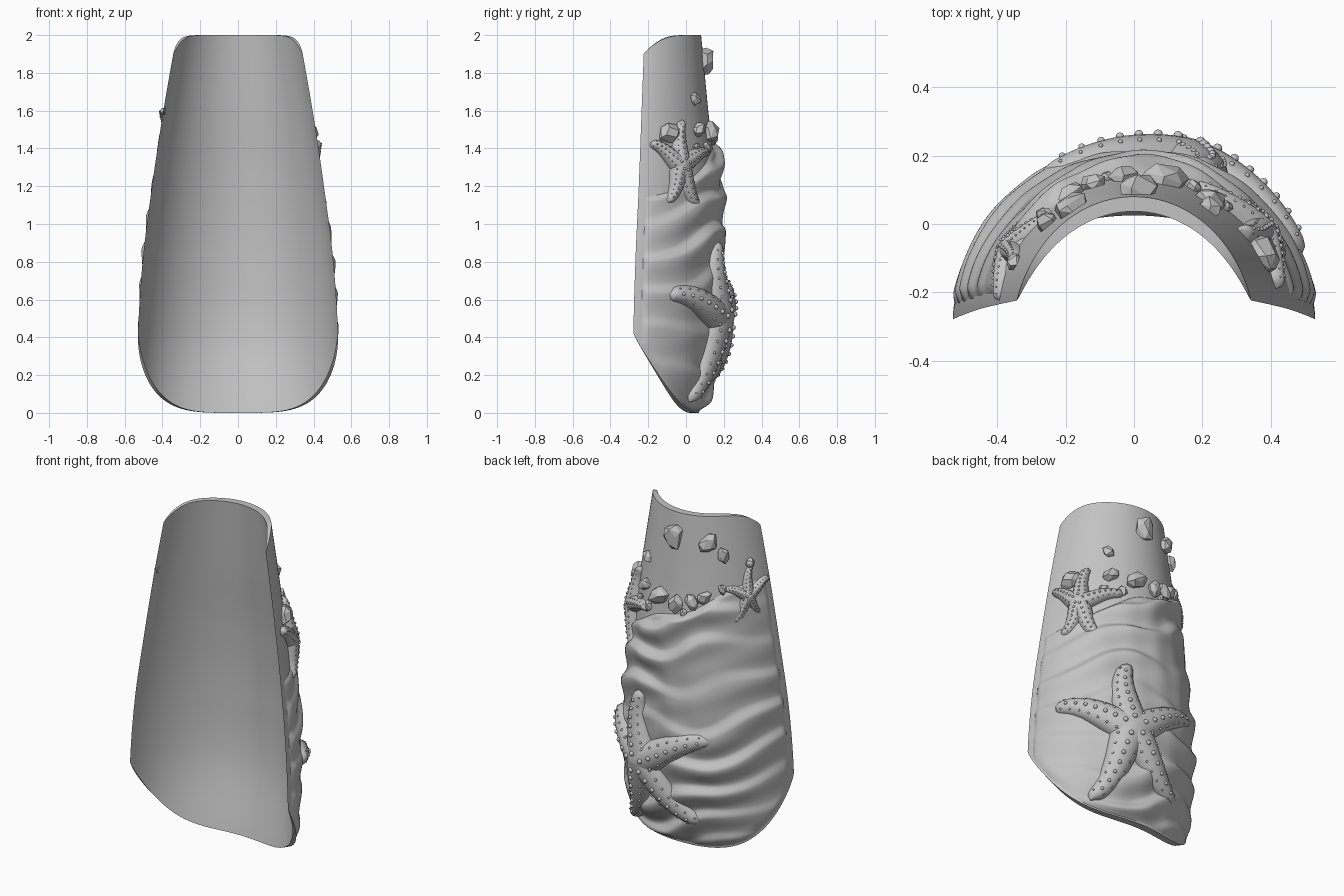
import bpy, bmesh, math, random
from mathutils import Vector, Matrix

cube = bpy.data.objects.get("Cube")
if cube:
    bpy.data.objects.remove(cube, do_unlink=True)
random.seed(4)

stone = bpy.data.materials.new("plain_grey")
stone.use_nodes = True
GREY = (0.55, 0.55, 0.55, 1)
stone.diffuse_color = GREY
stone.node_tree.nodes["Principled BSDF"].inputs["Base Color"].default_value = GREY

# Guard profile, sampled every 0.4 in height
WIDTH = [.53, .53, .505, .455, .395, .325]
SPINE = [.068, .165, .182, .162, .118, .08]
EDGE = [-.27, -.278, -.268, -.25, -.235, -.22]


def curve(table, z):
    """Smooth interpolation through a profile table."""
    i = max(0, min(4, int(z / .4)))
    t = z / .4 - i
    b, c = table[i], table[i + 1]
    a = table[i - 1] if i else 2 * b - c
    d = table[i + 2] if i < 4 else 2 * c - b
    return b + .5 * t * (c - a + t * (2*a - 5*b + 4*c - d + t * (3*(b - c) + d - a)))


def surface(th, z):
    y0 = curve(EDGE, z)
    depth = curve(SPINE, z) - y0
    return Vector((curve(WIDTH, z) * math.sin(th),
                   y0 + depth * max(0, math.cos(th)) ** 1.15, z))


def normal(th, z):
    th = max(-1.53, min(1.53, th))
    e = .01
    dt = surface(th + e, z) - surface(th - e, z)
    dz = surface(th, z + e) - surface(th, z - e)
    return dz.cross(dt).normalized()


def raised(th, z, h):
    th = max(-1.56, min(1.56, th))
    return surface(th, z) + normal(th, z) * h


def angle_at(x, z):
    return math.asin(max(-.999, min(.999, x / curve(WIDTH, z))))


def bottom(th):
    s = abs(math.sin(th))
    return .42 * (1 - math.sqrt(max(0, 1 - s ** 4)))


def top(th):
    s = abs(math.sin(th))
    return 2 - .1 * (1 - math.sqrt(max(0, 1 - s ** 12)))


def add_grid(bm, func, nu, nv):
    rows = [[bm.verts.new(func(i / nu, j / nv)) for j in range(nv + 1)]
            for i in range(nu + 1)]
    for i in range(nu):
        for j in range(nv):
            bm.faces.new((rows[i][j], rows[i][j+1], rows[i+1][j+1], rows[i+1][j]))


def finish(name, bm, smooth=None):
    me = bpy.data.meshes.new(name)
    bm.to_mesh(me)
    bm.free()
    me.materials.append(stone)
    ob = bpy.data.objects.new(name, me)
    bpy.context.collection.objects.link(ob)
    bpy.ops.object.select_all(action='DESELECT')
    ob.select_set(True)
    bpy.context.view_layer.objects.active = ob
    if smooth:
        bpy.ops.object.shade_smooth_by_angle(angle=math.radians(smooth))


# Curved shell: up the outside, over the rim, down the inside;
# the wall thins to nothing at both side edges
STEPS = 60


def shell_point(u, v):
    th = (u - .5) * math.pi
    j = round(v * (2 * STEPS + 2))
    inside = STEPS < j < 2 * STEPS + 2
    k = 2 * STEPS + 1 - j if inside else j % (2 * STEPS + 2)
    lo, hi = bottom(th), top(th)
    p = surface(th, lo + (hi - lo) * k / STEPS)
    if inside:
        n = normal(th, p.z)
        wall = .043 * max(0, math.cos(th)) ** .8
        p -= Vector((n.x, n.y, 0)).normalized() * wall
    return p


bm = bmesh.new()
add_grid(bm, shell_point, 80, 2 * STEPS + 2)
bmesh.ops.remove_doubles(bm, verts=bm.verts, dist=.0001)
bmesh.ops.recalc_face_normals(bm, faces=bm.faces)
finish("guard_shell", bm, 40)


# Rippled sand covering the lower outside
def sand_height(x, z):
    p = (z + .3 * x) / .2 + .22 * math.sin(5*x + 4*z) + .2 * math.sin(11*x - 5*z + 1)
    f = p % 1
    f = f / .68 if f < .68 else (1 - f) / .32
    ridge = f * f * (3 - 2 * f)
    strength = .65 + .35 * math.sin(8 * x + 6 * z)
    grain = math.sin(31*x + 17*z) * math.sin(23*z - 13*x)
    return .014 + .038 * ridge * strength + .003 * grain


def sand_point(u, v):
    th = (u - .5) * 2 * 1.46
    x = .45 * math.sin(th)
    lo = bottom(th) + .004
    hi = 1.41 - .45 * x - .4 * max(0, x - .3) + .02 * math.sin(14 * x)
    z = lo + (hi - lo) * v
    side = (1.46 - abs(th)) * .45
    f = min(1, side / .05, (z - lo) / .08, (hi - z) / .04)
    f = math.sin(f * math.pi / 2)
    h = sand_height(x, z) * (.3 + .75 * math.cos(th))
    return raised(th, z, -.004 + f * (.004 + h))


bm = bmesh.new()
add_grid(bm, sand_point, 170, 190)
finish("rippled_sand", bm, 60)


# Starfish draped over the surface: tapered arms with rows of nodules
def starfish(name, centre, tips, arc, lift, width, height, knob):
    bm = bmesh.new()
    flat = [Vector((angle_at(x, z) * arc, z)) for x, z in [centre] + tips]
    mid = flat[0]
    for k, tip in enumerate(flat[1:]):
        d = tip - mid
        perp = Vector((-d.y, d.x)).normalized()
        bend = (.12 if k % 2 else -.12) * d.length

        def place(t, c):
            cap = math.sqrt(max(0, 1 - ((t - .88) / .12) ** 2)) if t > .88 else 1
            w = width * (1 - .6 * t) * cap
            q = mid + d * t + perp * (c * w + bend * math.sin(math.pi * t) * t)
            dome = math.sqrt(max(0, 1 - c * c))
            h = lift - .025 + (height + .025) * (1 - .55 * t) * dome * (.3 + .7 * cap)
            return q.x / arc, max(q.y, .01), h

        add_grid(bm, lambda u, v: raised(*place(u, math.cos(math.pi * v))), 20, 12)
        for c in (-.62, 0, .62):
            for n in range(7):
                t = .12 + n * .12 + (.05 if c else 0)
                th, z, h = place(t, c)
                r = knob * (1.15 - .5 * t) * (.7 if c else 1.2)
                bmesh.ops.create_icosphere(bm, subdivisions=2, radius=r,
                                           matrix=Matrix.Translation(raised(th, z, h)))
    bmesh.ops.recalc_face_normals(bm, faces=bm.faces)
    finish(name, bm, 60)


starfish("large_starfish", (.16, .5),
         [(.18, .91), (.47, .63), (.32, .06), (-.18, .18), (-.26, .71)],
         .48, .035, .098, .065, .011)
starfish("left_small_starfish", (.36, 1.31),
         [(.31, 1.55), (.415, 1.43), (.425, 1.11), (.29, 1.07), (.17, 1.38)],
         .4, .022, .055, .042, .006)
starfish("right_small_starfish", (-.355, 1.53),
         [(-.35, 1.7), (-.27, 1.58), (-.31, 1.38), (-.4, 1.42), (-.4, 1.6)],
         .38, .016, .04, .03, .005)

# Faceted rocks: x, height, size
ROCKS = [(.01, 1.86, .085), (-.18, 1.85, .07), (-.25, 1.78, .05), (.22, 1.66, .045),
         (.37, 1.48, .075), (.22, 1.5, .055), (.09, 1.49, .075), (-.03, 1.47, .06),
         (-.12, 1.5, .05), (-.18, 1.53, .05), (-.26, 1.58, .035), (-.345, 1.71, .035),
         (.17, 1.4, .035), (.26, 1.41, .03), (-.08, 1.43, .03)]
for n, (x, z, size) in enumerate(ROCKS):
    bm = bmesh.new()
    th = angle_at(x, z)
    spin = Matrix.Rotation(random.uniform(0, 6.28), 4, 'Z')
    turn = normal(th, z).to_track_quat('Z', 'Y').to_matrix().to_4x4()
    m = Matrix.Translation(raised(th, z, .008)) @ turn @ spin
    for level, spread, sides in ((-.3, .9, 6), (.12, 1, 6), (.5, .6, 4)):
        for k in range(sides):
            a = (k + random.uniform(-.3, .3)) * 2 * math.pi / sides
            r = size * spread * random.uniform(.8, 1.05)
            up = size * (level + random.uniform(-.1, .1))
            bm.verts.new(m @ Vector((r * math.cos(a), .75 * r * math.sin(a), up)))
    bmesh.ops.convex_hull(bm, input=bm.verts)
    loose = [v for v in bm.verts if not v.link_faces]
    bmesh.ops.delete(bm, geom=loose, context='VERTS')
    bmesh.ops.dissolve_limit(bm, angle_limit=.25, verts=bm.verts, edges=bm.edges)
    bmesh.ops.recalc_face_normals(bm, faces=bm.faces)
    finish("rock_%d" % (n + 1), bm)
